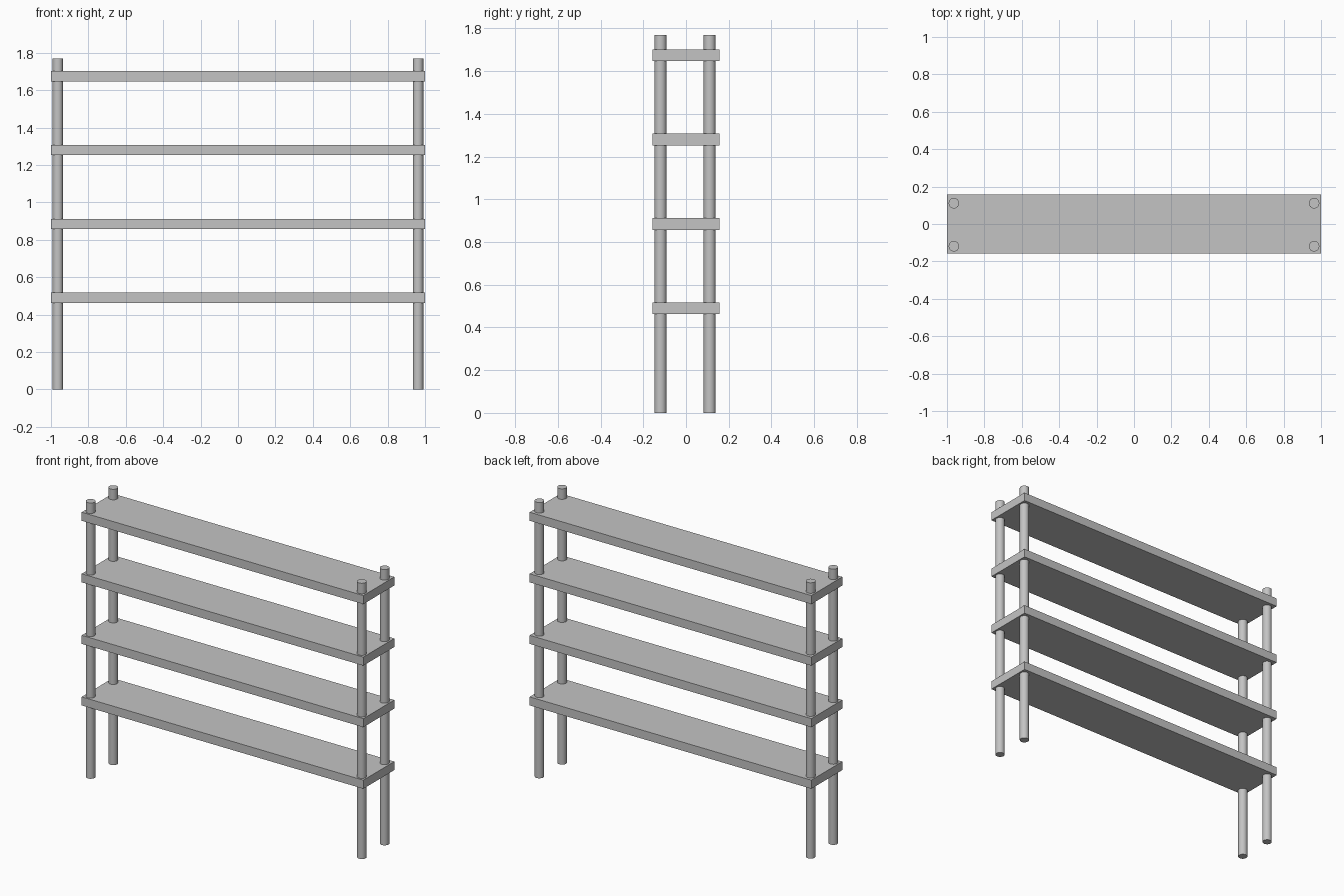
import bpy
import math

cube = bpy.data.objects.get("Cube")
if cube:
    bpy.data.objects.remove(cube, do_unlink=True)

# Single grey finish
grey = bpy.data.materials.new("light_grey")
grey.use_nodes = True
color = (0.55, 0.55, 0.55, 1)
grey.diffuse_color = color
grey.node_tree.nodes["Principled BSDF"].inputs["Base Color"].default_value = color

LENGTH, DEPTH, THICKNESS = 2.0, 0.314, 0.055
POST_HEIGHT, POST_RADIUS = 1.77, 0.028
FIRST_SHELF, SHELF_STEP = 0.49, 0.395


def finish(name):
    obj = bpy.context.object
    obj.name = name
    obj.data.materials.append(grey)
    return obj


# Four evenly spaced boards
for i in range(4):
    bpy.ops.mesh.primitive_cube_add(size=1, location=(0, 0, FIRST_SHELF + i * SHELF_STEP))
    shelf = finish(f"shelf_{i + 1}")
    shelf.scale = (LENGTH, DEPTH, THICKNESS)
    bpy.ops.object.transform_apply(location=False, rotation=False, scale=True)

# Round corner posts running through every board
for side, x in (("right", -0.963), ("left", 0.963)):
    for end, y in (("front", -0.119), ("back", 0.111)):
        bpy.ops.mesh.primitive_cylinder_add(
            vertices=48, radius=POST_RADIUS, depth=POST_HEIGHT,
            location=(x, y, POST_HEIGHT / 2))
        finish(f"{end}_{side}_post")
        bpy.ops.object.shade_smooth_by_angle(angle=math.radians(30))
